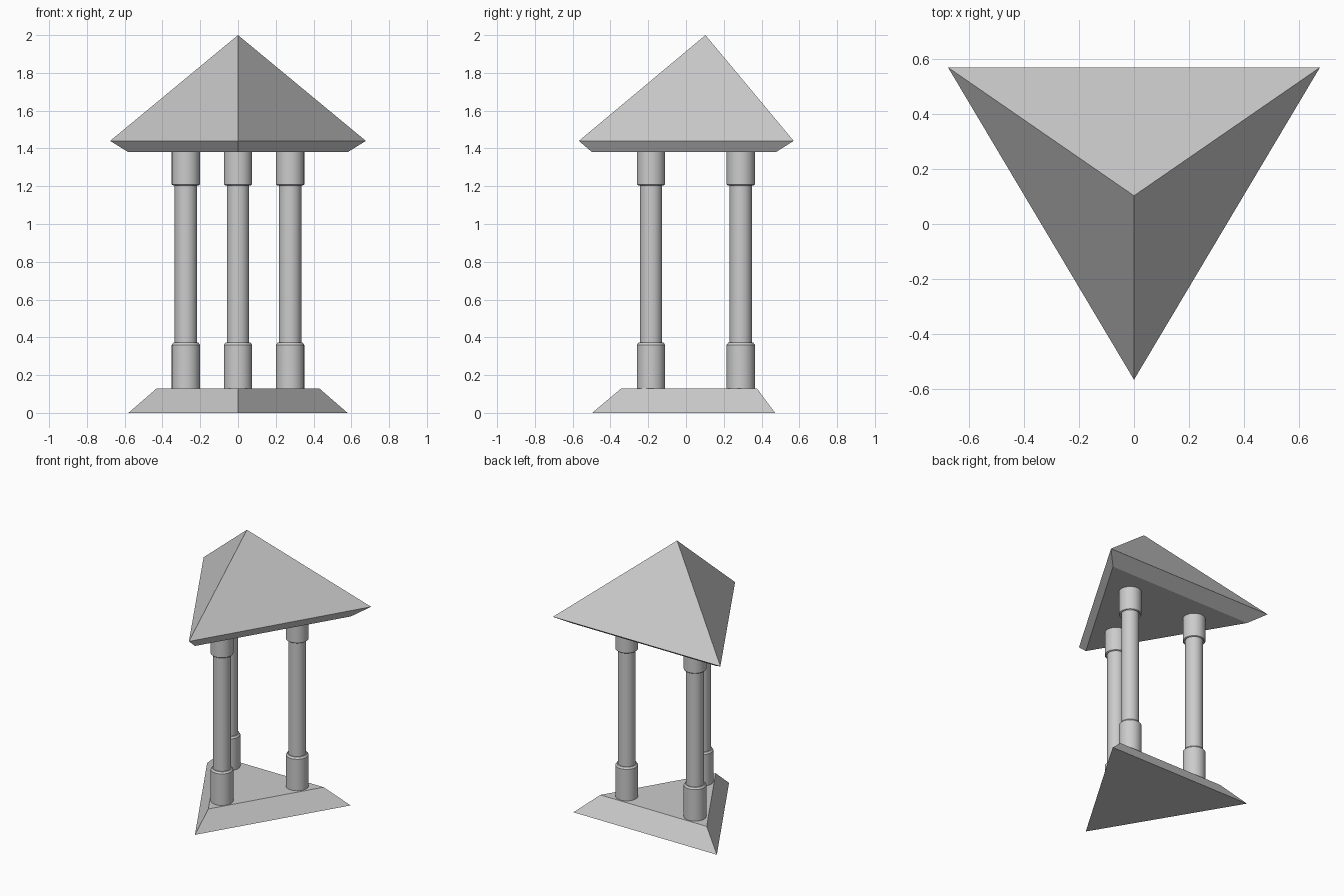
import bpy, bmesh, math

if "Cube" in bpy.data.objects:
    bpy.data.objects.remove(bpy.data.objects["Cube"])

SIDES = 32


def make_object(name, bm):
    bmesh.ops.recalc_face_normals(bm, faces=bm.faces)
    mesh = bpy.data.meshes.new(name)
    bm.to_mesh(mesh)
    bm.free()
    obj = bpy.data.objects.new(name, mesh)
    bpy.context.collection.objects.link(obj)
    return obj


def loft(name, rings):
    """Skin a stack of rings; a one-point ring closes to a tip."""
    bm = bmesh.new()
    loops = [[bm.verts.new(p) for p in ring] for ring in rings]
    n = len(loops[0])
    for a, b in zip(loops, loops[1:]):
        for i in range(n):
            j = (i + 1) % n
            if len(b) == 1:
                bm.faces.new((a[i], a[j], b[0]))
            else:
                bm.faces.new((a[i], a[j], b[j], b[i]))
    for ring in (loops[0], loops[-1]):
        if len(ring) > 2:
            bm.faces.new(ring)
    return make_object(name, bm)


def triangle(half_width, back, front, z):
    return [(-half_width, back, z), (0, front, z), (half_width, back, z)]


def circle(x, y, r, z):
    steps = [2 * math.pi * i / SIDES for i in range(SIDES)]
    return [(x + r * math.cos(a), y + r * math.sin(a), z) for a in steps]


# Sloped triangular base
loft("base", [triangle(0.58, 0.472, -0.497, 0.0),
              triangle(0.43, 0.375, -0.342, 0.13)])

# Triangular roof with undercut eaves and pyramid top
loft("roof", [triangle(0.58, 0.475, -0.497, 1.38),
              triangle(0.677, 0.57, -0.567, 1.44),
              [(0, 0.103, 2.0)]])

# Three turned columns: (radius, height) profile with foot and capital
profile = [(0.075, 0.13), (0.075, 0.36), (0.066, 0.372), (0.059, 0.372),
           (0.059, 1.212), (0.069, 1.205), (0.075, 1.21), (0.075, 1.38)]
columns = {"left_column": (-0.276, 0.29), "right_column": (0.276, 0.29),
           "front_column": (0.0, -0.185)}
for name, (x, y) in columns.items():
    col = loft(name, [circle(x, y, r, z) for r, z in profile])
    bpy.ops.object.select_all(action='DESELECT')
    col.select_set(True)
    bpy.context.view_layer.objects.active = col
    bpy.ops.object.shade_smooth_by_angle(angle=math.radians(30))
